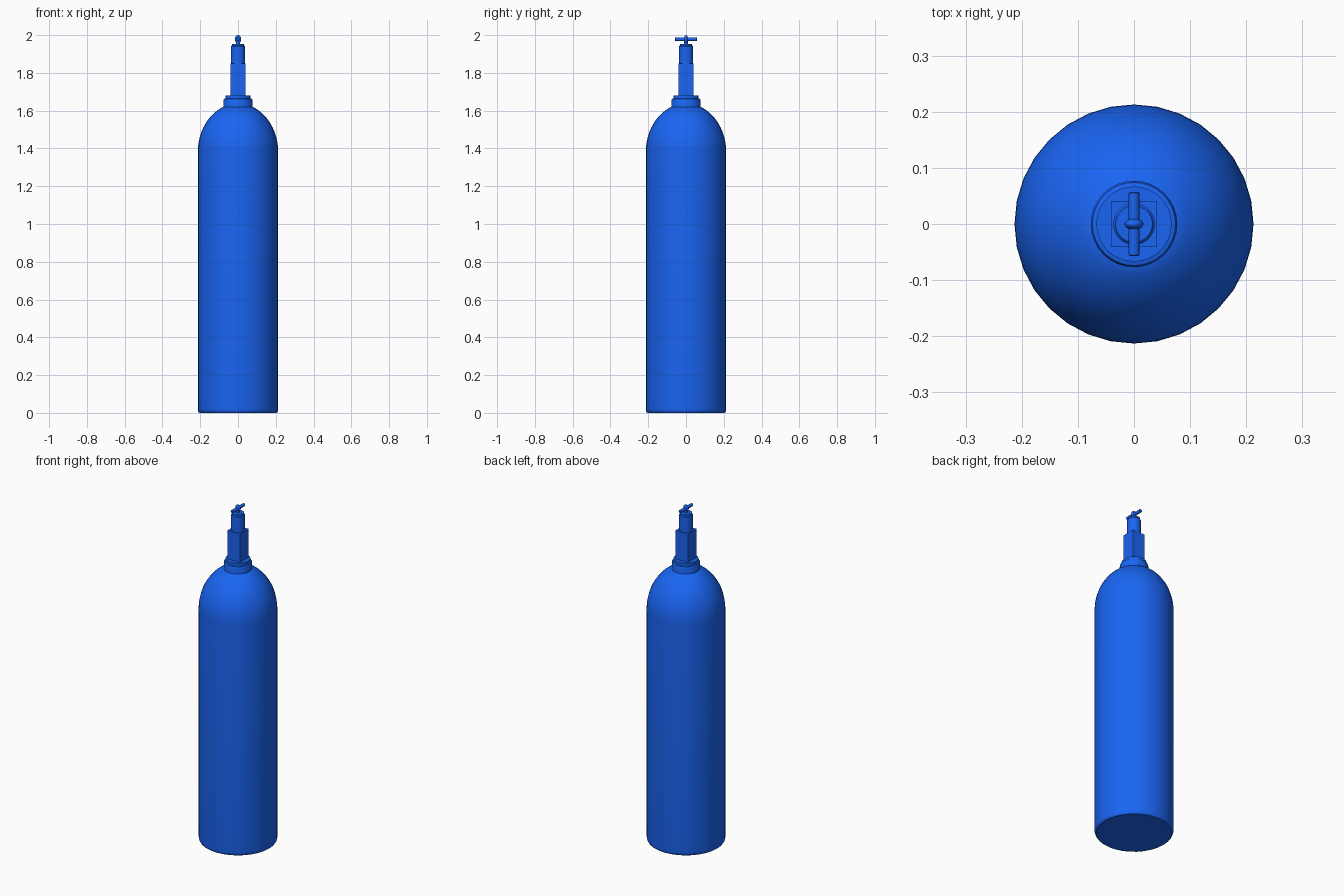
import bpy, bmesh, math

if "Cube" in bpy.data.objects:
    bpy.data.objects.remove(bpy.data.objects["Cube"])

mat = bpy.data.materials.new("blue_paint")
mat.diffuse_color = (0.01, 0.13, 0.9, 1)
mat.use_nodes = True
mat.node_tree.nodes["Principled BSDF"].inputs["Base Color"].default_value = mat.diffuse_color


def finish(name, bm, angle=35):
    bmesh.ops.recalc_face_normals(bm, faces=bm.faces)
    me = bpy.data.meshes.new(name)
    bm.to_mesh(me)
    bm.free()
    ob = bpy.data.objects.new(name, me)
    bpy.context.collection.objects.link(ob)
    me.materials.append(mat)
    bpy.ops.object.select_all(action='DESELECT')
    ob.select_set(True)
    bpy.context.view_layer.objects.active = ob
    bpy.ops.object.shade_smooth_by_angle(angle=math.radians(angle))
    return ob


def lathe(name, profile, sides=32):
    """Revolve (radius, z) points around z and cap both ends."""
    bm = bmesh.new()
    rings = [[bm.verts.new((r * math.cos(2 * math.pi * i / sides),
                            r * math.sin(2 * math.pi * i / sides), z))
              for i in range(sides)] for r, z in profile]
    for a, b in zip(rings, rings[1:]):
        for i in range(sides):
            j = (i + 1) % sides
            bm.faces.new((a[i], a[j], b[j], b[i]))
    bm.faces.new(rings[0][::-1])
    bm.faces.new(rings[-1])
    return finish(name, bm)


# Tank: flat base with small rounding, straight wall, elliptical shoulder
R, SHOULDER, RISE = 0.213, 1.38, 0.258
tank = [(0.204, 0), (0.208, 0.003), (0.212, 0.011), (R, 0.022)]
for k in range(13):
    t = math.radians(70) * k / 12
    tank.append((R * math.cos(t), SHOULDER + RISE * math.sin(t)))
lathe("tank", tank)

# Neck collar with a stepped lip
lathe("neck_collar", [(0.077, 1.60), (0.077, 1.655), (0.074, 1.662),
                      (0.067, 1.664), (0.067, 1.68)])

# Square valve block
bm = bmesh.new()
bmesh.ops.create_cube(bm, size=1)
for v in bm.verts:
    v.co = (v.co.x * 0.082, v.co.y * 0.082, 1.76 + v.co.z * 0.18)
finish("valve_block", bm)

# Round bonnet above the block
lathe("valve_bonnet", [(0.037, 1.84), (0.037, 1.94), (0.033, 1.945),
                       (0.033, 1.953)])

# Short spindle
lathe("spindle", [(0.010, 1.95), (0.010, 1.975)], 16)

# Flattened boss holding the handle
bm = bmesh.new()
bmesh.ops.create_uvsphere(bm, u_segments=20, v_segments=12, radius=1)
for v in bm.verts:
    v.co = (v.co.x * 0.017, v.co.y * 0.010, 1.978 + v.co.z * 0.022)
finish("handle_boss", bm)

# Cross bar handle along y
handle = lathe("handle_bar", [(0.008, -0.057), (0.0095, -0.055),
                              (0.0095, 0.055), (0.008, 0.057)], 16)
handle.rotation_euler.x = math.pi / 2
handle.location.z = 1.978
